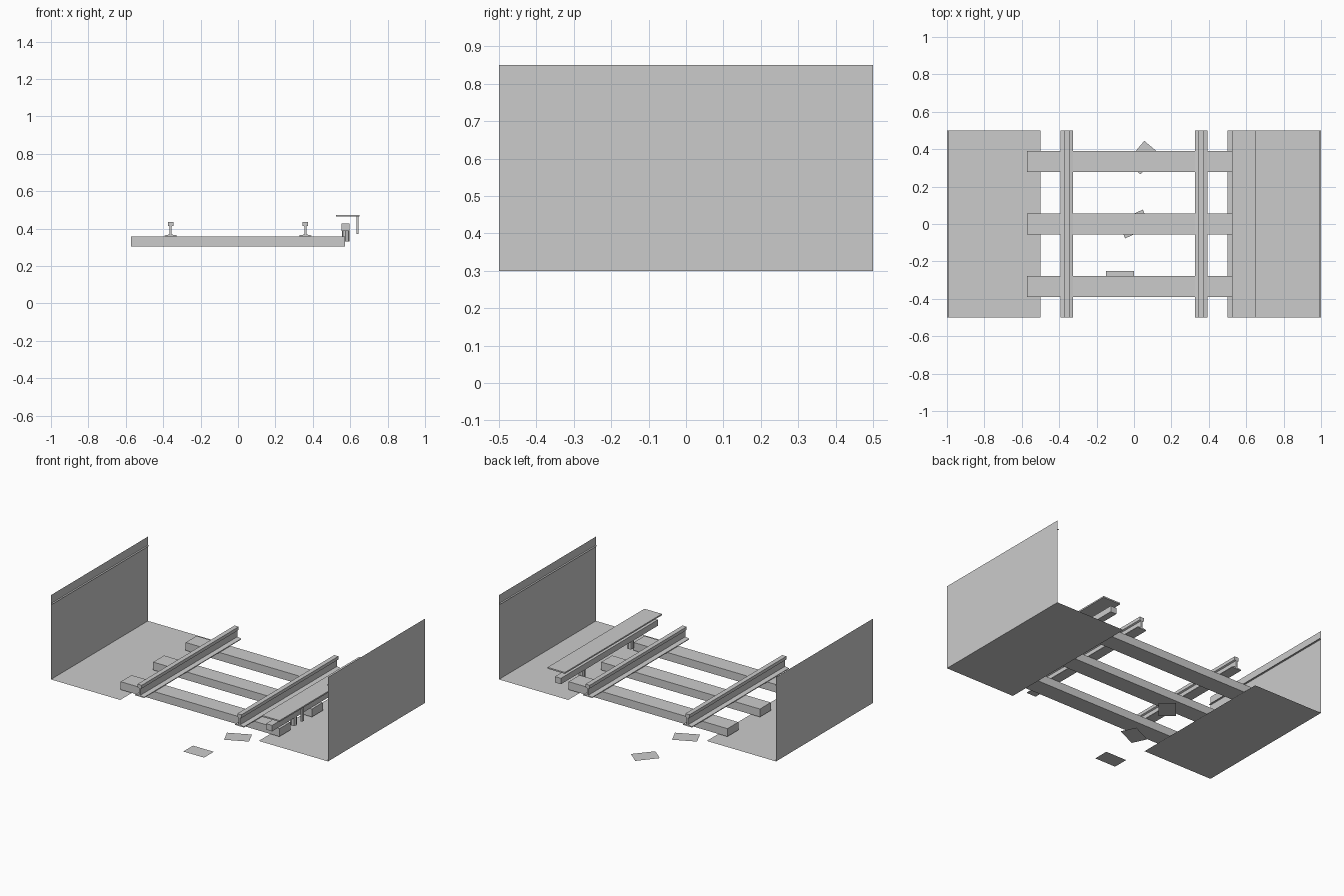
import bpy, bmesh, math

cube = bpy.data.objects.get("Cube")
if cube:
    bpy.data.objects.remove(cube, do_unlink=True)

# One plain grey for everything
grey = bpy.data.materials.new("light_grey")
grey.use_nodes = True
grey.diffuse_color = (0.6, 0.6, 0.6, 1)
grey.node_tree.nodes["Principled BSDF"].inputs["Base Color"].default_value = (0.6, 0.6, 0.6, 1)


def finish(name, bm):
    mesh = bpy.data.meshes.new(name)
    bm.to_mesh(mesh)
    bm.free()
    mesh.materials.append(grey)
    obj = bpy.data.objects.new(name, mesh)
    bpy.context.collection.objects.link(obj)
    return obj


def extrude_y(name, profile, half_len=0.5, y=0, closed=True):
    """Sweep an (x, z) profile along y; open profiles give bare sheets."""
    bm = bmesh.new()
    front, back = [[bm.verts.new((x, y + s * half_len, z)) for x, z in profile] for s in (-1, 1)]
    n = len(profile)
    for i in range(n if closed else n - 1):
        j = (i + 1) % n
        bm.faces.new((front[i], front[j], back[j], back[i]))
    if closed:
        bm.faces.new(front)
        bm.faces.new(back[::-1])
        bmesh.ops.recalc_face_normals(bm, faces=bm.faces)
    return finish(name, bm)


def bar(name, x0, x1, z0, z1, half_len=0.5, y=0):
    return extrude_y(name, [(x0, z0), (x1, z0), (x1, z1), (x0, z1)], half_len, y)


def mirror_x(obj):
    obj.modifiers.new("Mirror", 'MIRROR').use_mirror_merge = False


# Side floors with walls, and the narrow ledge along each wall
mirror_x(extrude_y("floor_and_wall", [(0.5, 0.3), (1, 0.3), (1, 0.85)], closed=False))
mirror_x(extrude_y("wall_ledge", [(0.988, 0.795), (1, 0.795)], closed=False))

# Sleepers
for y in (-0.335, 0, 0.335):
    bar("sleeper", -0.573, 0.573, 0.306, 0.358, 0.056, y)

# Running rails: foot, web and head in one section
half = [(0.033, 0.359), (0.033, 0.364), (0.005, 0.369), (0.005, 0.412), (0.015, 0.416), (0.015, 0.437)]
section = [(0.36 + x, z) for x, z in half] + [(0.36 - x, z) for x, z in reversed(half)]
mirror_x(extrude_y("running_rail", section))

# Power rail with its cover board
bar("power_rail", 0.553, 0.596, 0.388, 0.427)
bar("cover_board", 0.524, 0.65, 0.464, 0.473)

# Insulators under the power rail, and cover supports
for y in (-0.25, 0.25):
    bm = bmesh.new()
    bmesh.ops.create_cone(bm, cap_ends=True, segments=8, radius1=0.02, radius2=0.02, depth=0.058)
    finish("insulator", bm).location = (0.576, y, 0.361)
    bar("cover_support", 0.634, 0.645, 0.372, 0.464, 0.01, y)

# Loose flat sheets on the ground
for x, y, angle in ((-0.075, -0.3, 0), (0, 0, 25), (0.045, 0.355, 50)):
    bm = bmesh.new()
    bmesh.ops.create_grid(bm, x_segments=1, y_segments=1, size=1)
    bmesh.ops.scale(bm, vec=(0.075, 0.05, 1), verts=bm.verts)
    sheet = finish("ground_sheet", bm)
    sheet.location = (x, y, 0)
    sheet.rotation_euler.z = math.radians(angle)
